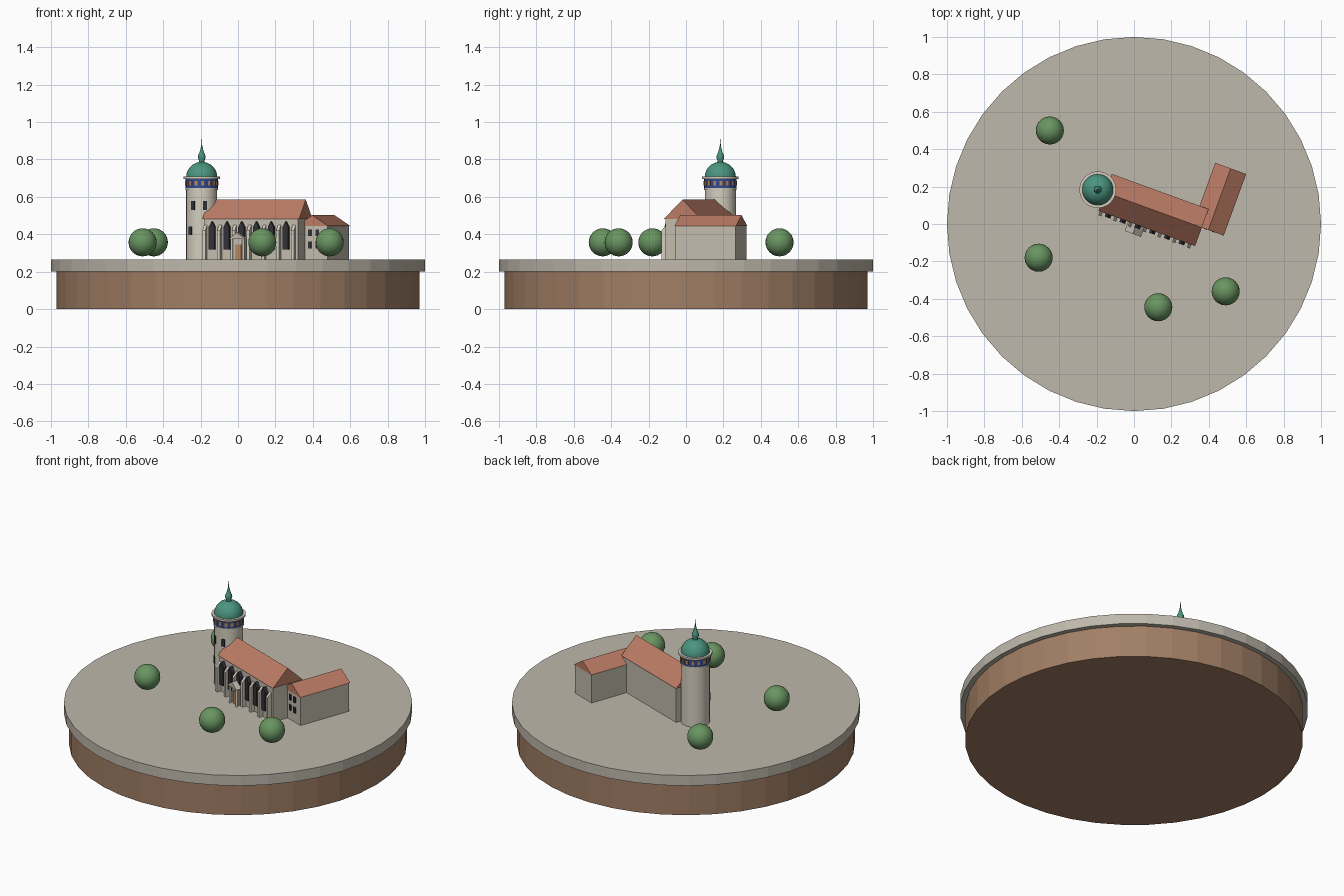
import bpy, bmesh, math
from mathutils import Matrix, Vector

cube = bpy.data.objects.get("Cube")
if cube:
    bpy.data.objects.remove(cube, do_unlink=True)


def material(name, *rgb):
    m = bpy.data.materials.new(name)
    m.use_nodes = True
    m.diffuse_color = (*rgb, 1)
    m.node_tree.nodes["Principled BSDF"].inputs["Base Color"].default_value = (*rgb, 1)
    return m


STONE = material("paving stone", .52, .48, .41)
EARTH = material("brown earth", .36, .21, .13)
WALL = material("pale wall", .54, .50, .42)
CREAM = material("cream trim", .66, .62, .52)
TILE = material("roof tile", .50, .20, .13)
LEAF = material("leaf green", .14, .30, .12)
COPPER = material("green copper", .07, .30, .21)
BLUE = material("blue band", .03, .07, .27)
DARK = material("dark glass", .03, .03, .04)
AMBER = material("amber", .50, .24, .10)

# Shared frame of the turned building
SITE = Matrix.Translation((.104, .075, 0)) @ Matrix.Rotation(math.radians(-20), 4, 'Z')
TOWER = SITE @ Matrix.Translation((-.317, 0, 0))
GROUND = .265


def finish(name, bm, mat, frame=None, smooth=False):
    bmesh.ops.recalc_face_normals(bm, faces=bm.faces)
    me = bpy.data.meshes.new(name)
    bm.to_mesh(me)
    bm.free()
    me.materials.append(mat)
    if smooth:
        me.shade_smooth()
        me.set_sharp_from_angle(angle=math.radians(35))
    ob = bpy.data.objects.new(name, me)
    ob.matrix_world = frame or Matrix()
    bpy.context.collection.objects.link(ob)
    return ob


def prism(name, profile, y0, y1, mat, frame=SITE):
    """Extrude an (x, z) outline from y0 to y1."""
    bm = bmesh.new()
    face = bm.faces.new([bm.verts.new((x, y0, z)) for x, z in profile])
    out = bmesh.ops.extrude_face_region(bm, geom=[face])["geom"]
    verts = [v for v in out if isinstance(v, bmesh.types.BMVert)]
    bmesh.ops.translate(bm, verts=verts, vec=(0, y1 - y0, 0))
    return finish(name, bm, mat, frame)


def block(name, x, width, y0, y1, z0, z1, mat, frame=SITE):
    a, b = x - width / 2, x + width / 2
    return prism(name, [(a, z0), (b, z0), (b, z1), (a, z1)], y0, y1, mat, frame)


def lathe(name, profile, mat, frame, sides=32, smooth=True):
    """Spin an (r, z) outline round the z axis."""
    bm = bmesh.new()
    verts = [bm.verts.new((r, 0, z)) for r, z in profile]
    edges = [bm.edges.new(pair) for pair in zip(verts, verts[1:])]
    bmesh.ops.spin(bm, geom=verts + edges, cent=(0, 0, 0), axis=(0, 0, 1),
                   angle=math.tau, steps=sides, use_duplicate=False)
    bmesh.ops.remove_doubles(bm, verts=bm.verts, dist=1e-5)
    return finish(name, bm, mat, frame, smooth)


def drum(name, r, z0, z1, mat, frame, sides=32, smooth=True):
    return lathe(name, [(0, z0), (r, z0), (r, z1), (0, z1)], mat, frame, sides, smooth)


# Round base
drum("earth_base", .97, 0, .2, EARTH, Matrix(), 40, False)
drum("paved_slab", 1, .2, GROUND, STONE, Matrix(), 40, False)

# Trees
for i, (x, y) in enumerate([(-.45, .5), (-.51, -.18), (.13, -.445), (.49, -.36)]):
    bm = bmesh.new()
    bmesh.ops.create_uvsphere(bm, u_segments=24, v_segments=16, radius=.075)
    finish(f"tree_{i + 1}", bm, LEAF, Matrix.Translation((x, y, .357)), True)

# Nave: walls, with a solid gabled roof running along its length
block("nave_walls", 0, .536, -.1, .1, GROUND, .485, WALL)
turned = SITE @ Matrix.Rotation(math.radians(90), 4, 'Z')
prism("nave_roof", [(-.105, .483), (.105, .483), (0, .585)], -.275, .275, TILE, turned)

# Nave front: pointed windows between buttresses
PITCH = .084
for i in range(6):
    x = -.217 + i * PITCH
    prism(f"nave_window_{i + 1}", [(x - .016, .32), (x + .016, .32), (x + .016, .44),
                                   (x, .468), (x - .016, .44)], -.122, -.099, DARK)
for i in range(7):
    x = -.259 + i * PITCH
    block(f"buttress_{i + 1}", x, .017, -.127, -.099, GROUND, .42, CREAM)
    side = turned @ Matrix.Translation((0, -x, 0))
    prism(f"buttress_cap_{i + 1}", [(-.127, .42), (-.099, .42), (-.099, .45)],
          -.0085, .0085, CREAM, side)

# Porch with two columns and a small gable
PORCH = -.06
block("porch_wall", PORCH, .066, -.132, -.099, GROUND, .375, WALL)
block("porch_door", PORCH, .034, -.137, -.131, GROUND, .345, AMBER)
for side in (-1, 1):
    drum(f"porch_column_{side}", .007, GROUND, .375, CREAM,
         SITE @ Matrix.Translation((PORCH + side * .033, -.147, 0)), 12)
prism("porch_roof", [(PORCH - .046, .375), (PORCH + .046, .375), (PORCH, .41)],
      -.158, -.099, STONE)

# Cross wing at the far end
WING = .312
block("wing_walls", WING, .168, .004, .346, GROUND, .447, WALL)
prism("wing_roof", [(WING - .088, .445), (WING + .088, .445), (WING, .502)],
      0, .35, TILE)
for x in (.297, .341):
    for z in (.325, .39):
        block("wing_window", x, .018, -.002, .005, z, z + .036, DARK)

# Tower shaft and bands
drum("tower_shaft", .083, GROUND, .65, CREAM, TOWER)
drum("tower_lower_trim", .088, .638, .648, CREAM, TOWER)
drum("tower_blue_band", .086, .648, .698, BLUE, TOWER)
drum("tower_cornice", .098, .696, .708, CREAM, TOWER)


def round_tower(name, degrees, r, width, z0, z1, mat):
    """Set a thin plate against the tower at a bearing from its front."""
    frame = TOWER @ Matrix.Rotation(math.radians(degrees), 4, 'Z')
    block(name, 0, width, -r - .003, -r + .005, z0, z1, mat, frame)


for i in range(16):
    round_tower(f"band_light_{i + 1}", i * 22.5, .086, .015, .66, .685, AMBER)
for i, (bearing, z) in enumerate([(-14, .53), (32, .53), (-26, .395)]):
    round_tower(f"tower_window_{i + 1}", bearing, .083, .022, z, z + .047, DARK)

# Dome, finial bulb and spike
dome = [(.083 * math.cos(a), .707 + .08 * math.sin(a))
        for a in (math.pi / 2 * k / 10 for k in range(11))]
lathe("tower_dome", [(0, .707)] + dome, COPPER, TOWER)
lathe("dome_finial", [(0, .78), (.016, .78), (.015, .795), (.021, .81), (.02, .82),
                      (.013, .835), (.007, .855), (.003, .875), (0, .88)],
      COPPER, TOWER, 16)
lathe("finial_spike", [(0, .87), (.003, .87), (.0015, .91), (0, .91)], DARK, TOWER, 8)
